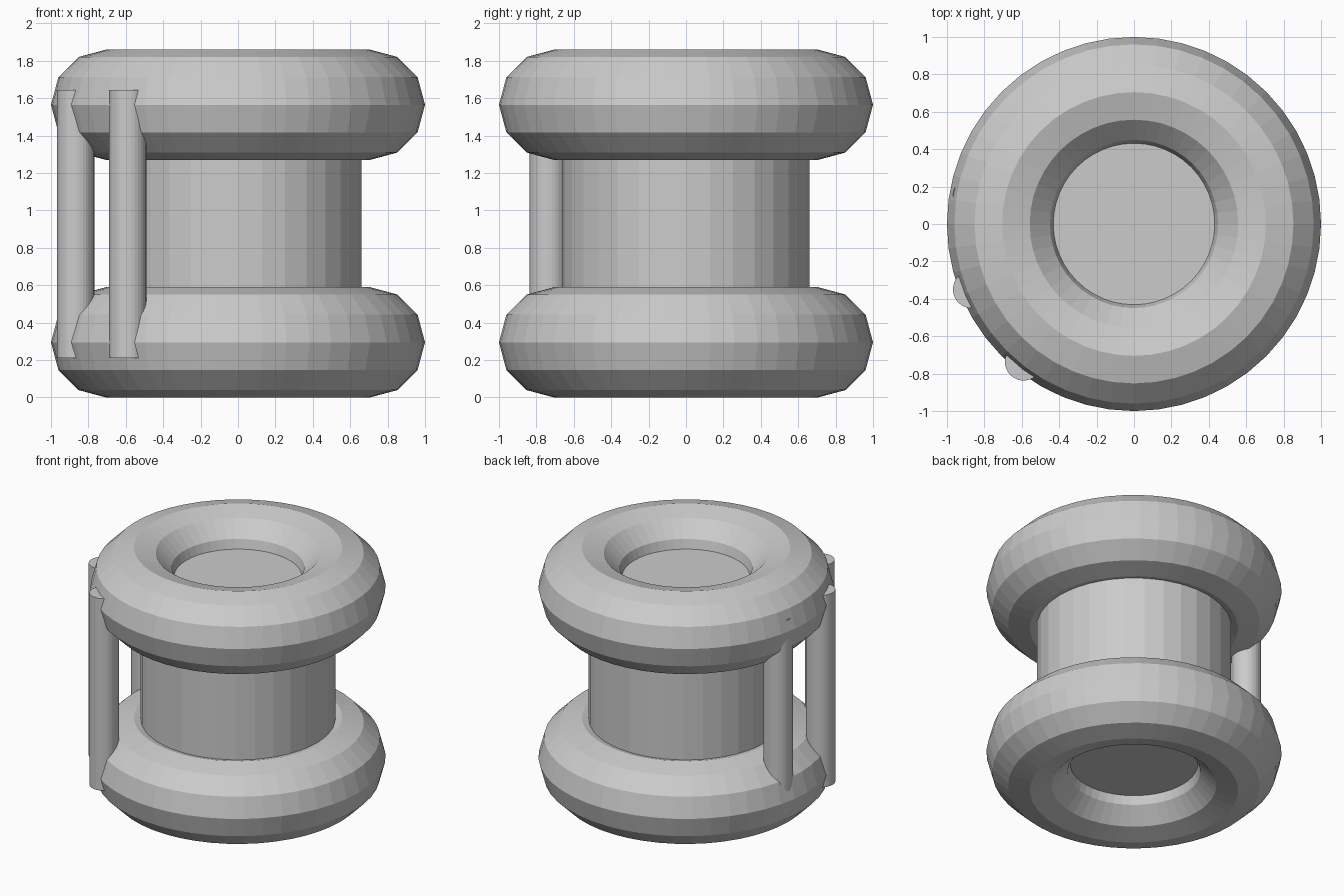
import bpy

if "Cube" in bpy.data.objects:
    bpy.data.objects.remove(bpy.data.objects["Cube"])

MINOR = 0.295
MAJOR = 1.0 - MINOR
Z_LOW, Z_HIGH = 0.295, 1.565      # ring centre heights
BOTTOM, TOP = 0.21, 1.645         # ends of the core and rods


def ring(name, z):
    bpy.ops.mesh.primitive_torus_add(
        major_radius=MAJOR, minor_radius=MINOR,
        major_segments=48, minor_segments=12, location=(0, 0, z))
    bpy.context.object.name = name


def post(name, x, y, radius):
    bpy.ops.mesh.primitive_cylinder_add(
        vertices=32, radius=radius, depth=TOP - BOTTOM,
        location=(x, y, (TOP + BOTTOM) / 2))
    bpy.context.object.name = name


# Faceted rings at both ends
ring("lower_ring", Z_LOW)
ring("upper_ring", Z_HIGH)

# Central drum, its caps recessed inside the rings
post("core", 0, 0, 0.66)

# Three upright rods on the left side
for i, (x, y) in enumerate([(-0.868, 0.15), (-0.868, -0.35), (-0.59, -0.737)]):
    post(f"rod_{i + 1}", x, y, 0.1)
